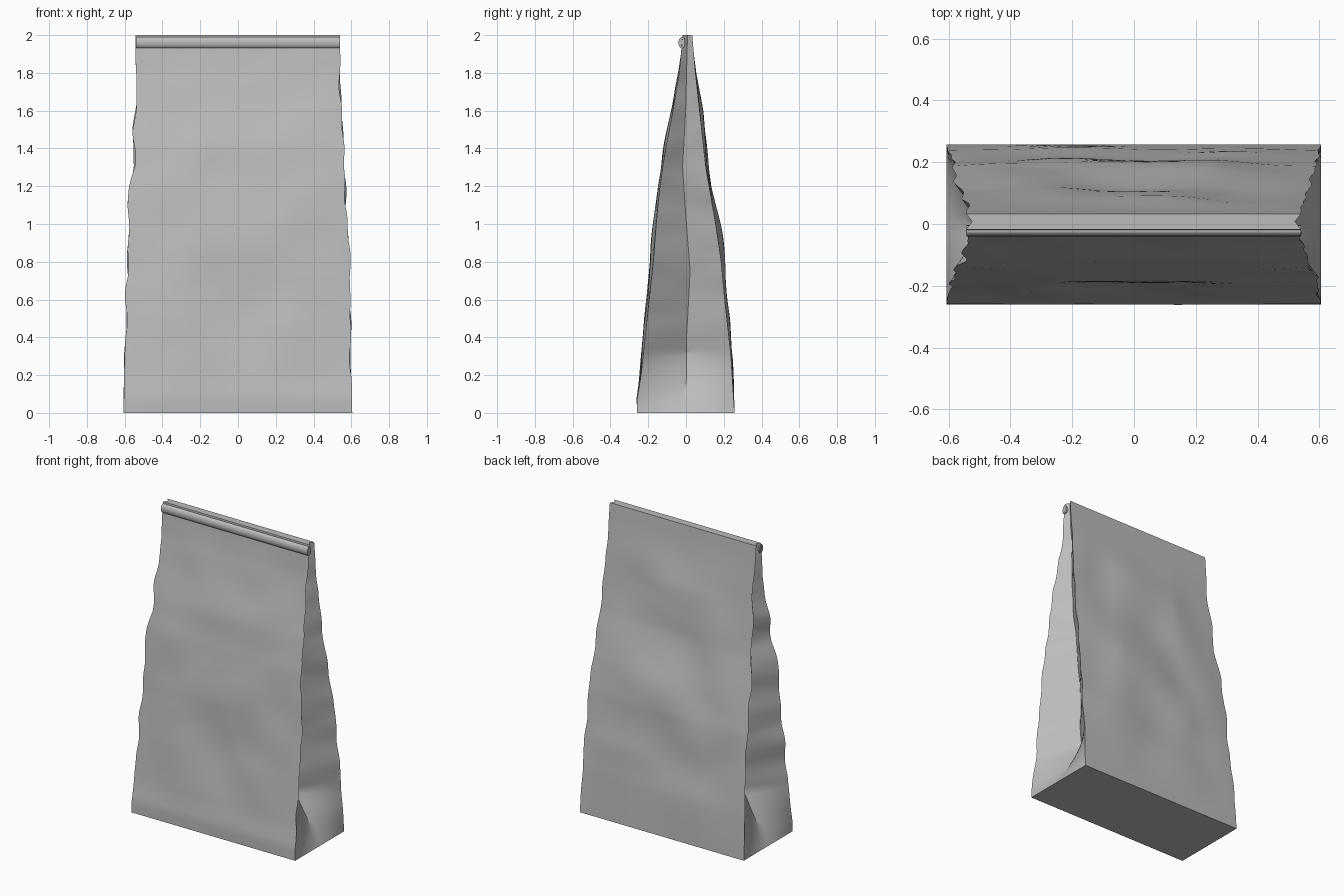
import bpy, bmesh, math
from mathutils import Vector, noise

cube = bpy.data.objects.get("Cube")
if cube:
    bpy.data.objects.remove(cube, do_unlink=True)

# One plain paper colour
paper = bpy.data.materials.new("grey_paper")
paper.use_nodes = True
grey = (0.5, 0.5, 0.5, 1)
paper.diffuse_color = grey
paper.node_tree.nodes["Principled BSDF"].inputs["Base Color"].default_value = grey

# Outline of the bag as (height, value) pairs
LEFT = [(0, .605), (.4, .6), (.7, .598), (.9, .592), (1.1, .574), (1.4, .566), (1.6, .556), (1.75, .543), (2, .54)]
RIGHT = [(0, .607), (.4, .602), (.8, .585), (1.1, .59), (1.3, .557), (1.5, .563), (1.65, .54), (2, .543)]
FRONT = [(0, .26), (.08, .258), (.2, .238), (.5, .206), (.8, .173), (1, .158), (1.2, .138), (1.4, .108), (1.6, .069), (1.8, .036), (2, .018)]
BACK = [(0, .257), (.3, .238), (.6, .205), (.8, .187), (1, .157), (1.3, .105), (1.6, .072), (1.8, .05), (2, .033)]
FOLD_LINE = [(0, 0), (.4, .003), (.75, .022), (1, .002), (1.3, -.018), (1.6, -.002), (2, .008)]
FOLD = .32          # height of the gusset crease
DEPTH = .75         # gusset depth relative to the half thickness


def at(table, z):
    for (z0, a), (z1, b) in zip(table, table[1:]):
        if z <= z1:
            return a + (b - a) * (z - z0) / (z1 - z0)
    return table[-1][1]


def fade(z):
    """Wrinkles die out at the flat base and the folded top."""
    return min(1, z / .5) * max(0, min(1, (1.9 - z) / .3))


def edge(z, side, face):
    """Corner edge of the bag, gently crumpled."""
    n = noise.noise(Vector((side * 5, face * 3, z * 5.5)))
    x = side * (at(LEFT if side > 0 else RIGHT, z) + .022 * fade(z) * (n - .25))
    y = -at(FRONT, z) if face < 0 else at(BACK, z)
    return Vector((x, y, z))


def panel_point(u, z, face):
    a, b = edge(z, -1, face), edge(z, 1, face)
    p = a.lerp(b, u)
    dome = min(1, 5 * u * (1 - u))
    crease = noise.noise(Vector((p.x * 2.6 + z, z * 2.8 - p.x, face * 7)))
    p.y += face * fade(z) * dome * (.012 + .02 * crease)
    return p


def gusset_point(v, z, side):
    """Side wall folding inwards in a V that opens out flat at the base."""
    front, back = edge(z, side, -1), edge(z, side, 1)
    t = 1 - abs(2 * v - 1)
    p = front.lerp(back, v)
    p.x -= side * t * DEPTH * (back.y - front.y) / 2 * min(1, z / FOLD)
    p.y += t * (at(FOLD_LINE, z) - (front.y + back.y) / 2)
    return p


def finish(bm, name, angle):
    bmesh.ops.recalc_face_normals(bm, faces=bm.faces)
    mesh = bpy.data.meshes.new(name)
    bm.to_mesh(mesh)
    bm.free()
    mesh.materials.append(paper)
    obj = bpy.data.objects.new(name, mesh)
    bpy.context.collection.objects.link(obj)
    bpy.ops.object.select_all(action='DESELECT')
    obj.select_set(True)
    bpy.context.view_layer.objects.active = obj
    bpy.ops.object.shade_smooth_by_angle(angle=math.radians(angle))


# Bag body: a stack of closed rings, capped at the base and the top
COLS, ROWS, SIDE = 40, 75, 16
bm = bmesh.new()
rings = []
for r in range(ROWS + 1):
    z = 2 * r / ROWS
    ring = [panel_point(i / COLS, z, -1) for i in range(COLS)]
    ring += [gusset_point(i / SIDE, z, 1) for i in range(SIDE)]
    ring += [panel_point(1 - i / COLS, z, 1) for i in range(COLS)]
    ring += [gusset_point(1 - i / SIDE, z, -1) for i in range(SIDE)]
    rings.append([bm.verts.new(p) for p in ring])
count = len(rings[0])
for low, high in zip(rings, rings[1:]):
    for i in range(count):
        j = (i + 1) % count
        bm.faces.new((low[i], low[j], high[j], high[i]))
bm.faces.new(rings[0][::-1])
bm.faces.new(rings[-1])
finish(bm, "paper_bag", 24)

# Rolled closure: a rounded lip along the front of the top edge
bm = bmesh.new()
ends = []
for x in (-.541, .54):
    loop = []
    for k in range(16):
        a = math.tau * k / 16
        loop.append(bm.verts.new((x, -.022 + .018 * math.cos(a), 1.96 + .03 * math.sin(a))))
    ends.append(loop)
for i in range(16):
    j = (i + 1) % 16
    bm.faces.new((ends[0][i], ends[0][j], ends[1][j], ends[1][i]))
bm.faces.new(ends[0][::-1])
bm.faces.new(ends[1])
finish(bm, "rolled_top", 40)
